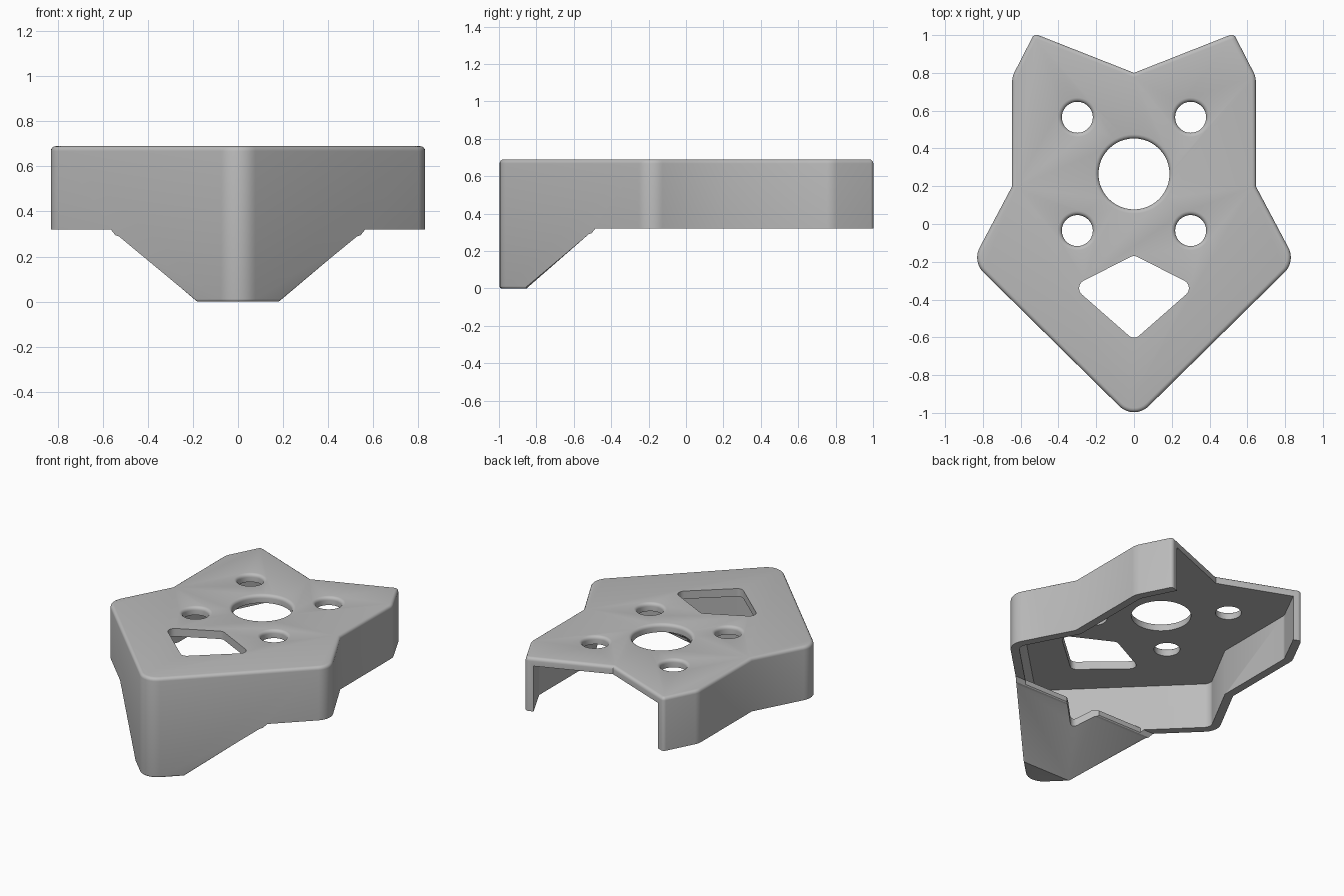
import bpy, bmesh, math
from mathutils import Vector

if "Cube" in bpy.data.objects:
    bpy.data.objects.remove(bpy.data.objects["Cube"])

TOP, RIM, WALL, ROOF = 0.69, 0.32, 0.055, 0.055

metal = bpy.data.materials.new("plain_grey")
metal.use_nodes = True
GREY = (0.5, 0.5, 0.5, 1)
metal.diffuse_color = GREY
metal.node_tree.nodes["Principled BSDF"].inputs["Base Color"].default_value = GREY


def mirrored(half):
    """Close a right-hand half outline (x, y, radius) by mirroring it in x."""
    return half + [(-x, y, r) for x, y, r in reversed(half) if abs(x) > 1e-6]


def offset(points, d):
    """Move every edge of a clockwise outline inward by d."""
    result = []
    for i, (x, y, r) in enumerate(points):
        p = Vector((x, y))
        a = (p - Vector(points[i - 1][:2])).normalized()
        b = (Vector(points[(i + 1) % len(points)][:2]) - p).normalized()
        na, nb = Vector((a.y, -a.x)), Vector((b.y, -b.x))
        q = p + (na + nb) * d / (1 + na.dot(nb))
        result.append((q.x, q.y, max(r - d, 0)))
    return result


def rounded(points, steps=8):
    """Replace each corner that has a radius by an arc."""
    result = []
    for i, (x, y, r) in enumerate(points):
        p = Vector((x, y))
        if r <= 0:
            result.append(p)
            continue
        a = (Vector(points[i - 1][:2]) - p).normalized()
        b = (Vector(points[(i + 1) % len(points)][:2]) - p).normalized()
        half = a.angle(b) / 2
        centre = p + (a + b).normalized() * r / math.sin(half)
        start = p + a * r / math.tan(half) - centre
        end = p + b * r / math.tan(half) - centre
        turn = math.atan2(start.x * end.y - start.y * end.x, start.dot(end))
        for k in range(steps + 1):
            t = turn * k / steps
            result.append(centre + Vector((
                start.x * math.cos(t) - start.y * math.sin(t),
                start.x * math.sin(t) + start.y * math.cos(t))))
    return result


def prism(name, outline, low, high, along_x=False):
    """Extrude an outline along z, or a (y, z) outline along x."""
    bm = bmesh.new()
    place = (lambda p: (low, p[0], p[1])) if along_x else (lambda p: (p[0], p[1], low))
    face = bm.faces.new([bm.verts.new(place(p)) for p in outline])
    grown = bmesh.ops.extrude_face_region(bm, geom=[face])["geom"]
    step = (high - low, 0, 0) if along_x else (0, 0, high - low)
    bmesh.ops.translate(bm, vec=step, verts=[v for v in grown if isinstance(v, bmesh.types.BMVert)])
    bmesh.ops.recalc_face_normals(bm, faces=bm.faces)
    mesh = bpy.data.meshes.new(name)
    bm.to_mesh(mesh)
    bm.free()
    obj = bpy.data.objects.new(name, mesh)
    bpy.context.collection.objects.link(obj)
    return obj


def combine(obj, cutter, operation):
    """Apply a boolean and remove the cutter."""
    mod = obj.modifiers.new("cut", "BOOLEAN")
    mod.operation, mod.solver, mod.object = operation, "EXACT", cutter
    bpy.context.view_layer.update()
    graph = bpy.context.evaluated_depsgraph_get()
    mesh = bpy.data.meshes.new_from_object(obj.evaluated_get(graph))
    obj.modifiers.clear()
    obj.data = mesh
    bpy.data.objects.remove(cutter)


def round_edges(obj, rule, width):
    """Fillet the sharp edges whose midpoint passes the rule."""
    bm = bmesh.new()
    bm.from_mesh(obj.data)
    edges = [e for e in bm.edges if len(e.link_faces) == 2
             and e.calc_face_angle(0) > math.radians(50)
             and rule((e.verts[0].co + e.verts[1].co) / 2)]
    bmesh.ops.bevel(bm, geom=edges, offset=width, offset_type="OFFSET", segments=4,
                    profile=0.5, affect="EDGES", clamp_overlap=False)
    bm.to_mesh(obj.data)
    bm.free()


def circle(x, y, r, n=48):
    return [(x + r * math.cos(math.tau * k / n), y + r * math.sin(math.tau * k / n))
            for k in range(n)]


# Outer body: notched outline trimmed below by the rim and the sloping chin
side = [(0.645, 0.78, 0.11), (0.645, 0.2, 0), (0.856, -0.198, 0.11), (0, -1.041, 0.11)]
body_outline = mirrored([(0, 0.8, 0), (0.528, 1.008, 0.025)] + side)
# the mirrored list keeps its clockwise order: notch, right side, tip, left side
shell = prism("cover_shell", rounded(body_outline), 0, TOP)
chin = [(-2, -1), (-0.853, -1), (-0.853, 0), (-0.52, 0.29), (-0.505, 0.295),
        (-0.485, RIM), (2, RIM), (2, 1), (-2, 1)]
combine(shell, prism("chin_trim", chin, -2, 2, True), "INTERSECT")

# Round holes, then fillets on the top edge and the chin
holes = [(0, 0.265, 0.188)] + [(sx * 0.3, y, 0.082) for sx in (-1, 1) for y in (0.565, -0.035)]
for x, y, r in holes:
    combine(shell, prism("hole_cutter", circle(x, y, r), -1, 2), "DIFFERENCE")
round_edges(shell, lambda p: p.z > TOP - 0.001, 0.022)
round_edges(shell, lambda p: p.z < 0.25 and p.z < 0.001 + max(0, (p.y + 0.853) * 0.9), 0.012)

# Hollow interior, open at the notch and below, leaving a sloping chin plate
inner = offset(mirrored([(0.4, 1.264, 0)] + side), WALL)
cavity = prism("cavity_cutter", rounded(inner), -1, TOP - ROOF)
hollow = [(-2, 0.05), (-0.857, 0.05), (-0.53, 0.335), (-0.5, 0.335), (-0.5, -2), (2, -2),
          (2, 2), (-2, 2)]
combine(cavity, prism("cavity_trim", hollow, -2, 2, True), "INTERSECT")
combine(shell, cavity, "DIFFERENCE")

# Kite-shaped window cut straight through
kite = mirrored([(0, -0.165, 0.04), (0.325, -0.33, 0.045), (0, -0.615, 0.04)])
combine(shell, prism("kite_cutter", rounded(kite), -1, 2), "DIFFERENCE")

shell.data.materials.clear()
shell.data.materials.append(metal)
for poly in shell.data.polygons:
    poly.material_index = 0
bpy.ops.object.select_all(action="DESELECT")
shell.select_set(True)
bpy.context.view_layer.objects.active = shell
bpy.ops.object.shade_smooth_by_angle(angle=math.radians(30))
